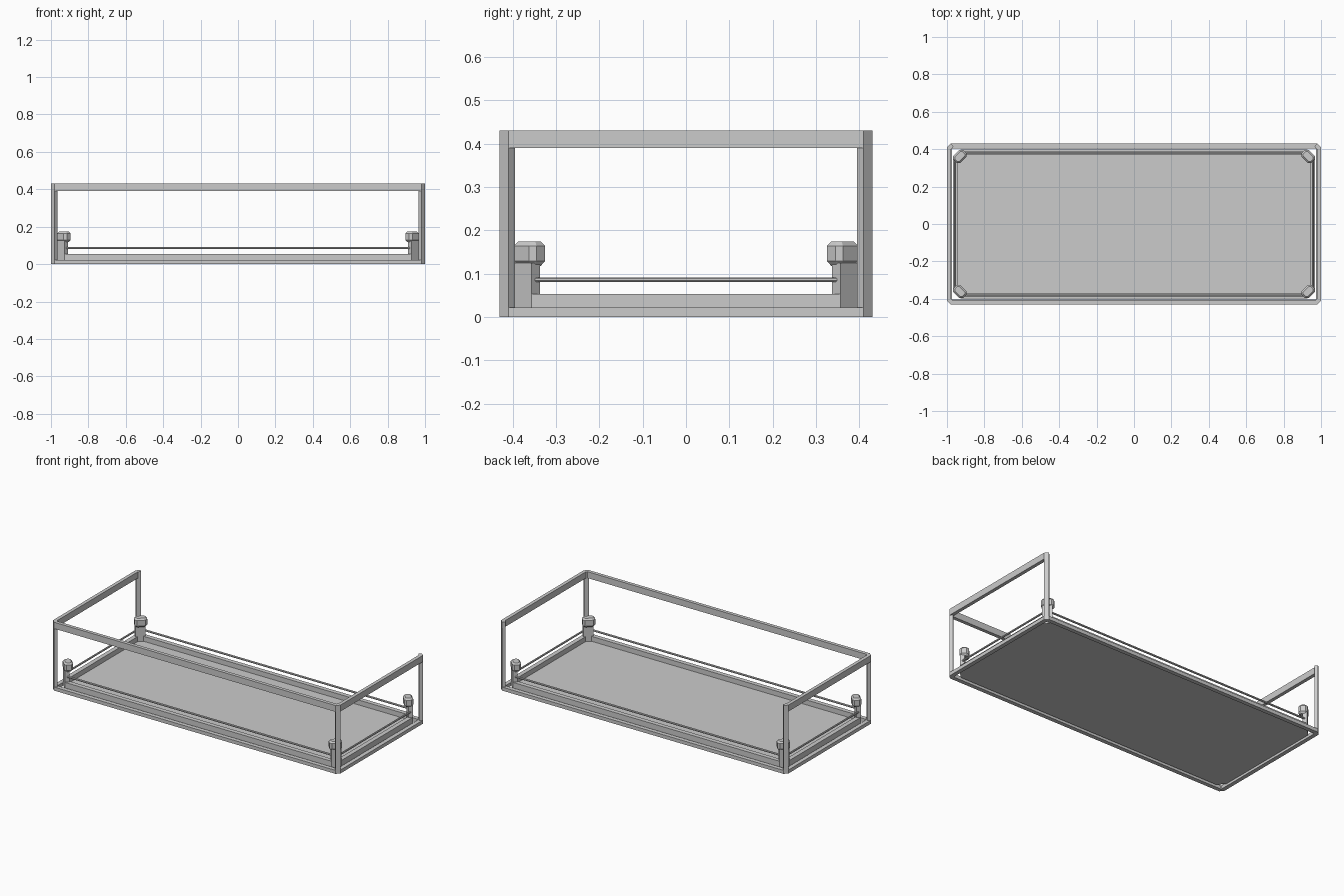
import bpy, bmesh, math
from mathutils import Matrix, Vector

if "Cube" in bpy.data.objects:
    bpy.data.objects.remove(bpy.data.objects["Cube"])

K = 2 - math.sqrt(2)


def link(name, bm):
    bmesh.ops.recalc_face_normals(bm, faces=bm.faces)
    me = bpy.data.meshes.new(name)
    bm.to_mesh(me)
    bm.free()
    ob = bpy.data.objects.new(name, me)
    bpy.context.collection.objects.link(ob)
    return ob


def outline(hx, hy, c):
    """Rectangle with cut corners, anticlockwise from the back left corner."""
    return [(-hx + c, hy), (-hx, hy - c), (-hx, -hy + c), (-hx + c, -hy),
            (hx - c, -hy), (hx, -hy + c), (hx, hy - c), (hx - c, hy)]


def prism(name, pts, z0, z1):
    bm = bmesh.new()
    face = bm.faces.new([bm.verts.new((x, y, z0)) for x, y in pts])
    ext = bmesh.ops.extrude_face_region(bm, geom=[face], use_keep_orig=True)
    top = [v for v in ext["geom"] if isinstance(v, bmesh.types.BMVert)]
    bmesh.ops.translate(bm, verts=top, vec=(0, 0, z1 - z0))
    return link(name, bm)


def band(name, hx, hy, c, t, z0, z1, closed=True):
    """Wall of thickness t following the cut-corner outline."""
    outer = outline(hx, hy, c)
    inner = outline(hx - t, hy - t, c - t * K)
    bm = bmesh.new()
    rows = [[bm.verts.new((*p[i], z)) for p, z in
             ((outer, z0), (outer, z1), (inner, z1), (inner, z0))] for i in range(8)]
    for i in range(8 if closed else 7):
        a, b = rows[i], rows[(i + 1) % 8]
        for j in range(4):
            k = (j + 1) % 4
            bm.faces.new((a[j], b[j], b[k], a[k]))
    if not closed:
        bm.faces.new(rows[0])
        bm.faces.new(rows[7])
    return link(name, bm)


def corner_block(name, x, y, sx, sy, pts, z0, z1):
    """Prism turned so its depth axis points out of the given corner."""
    ob = prism(name, pts, z0, z1)
    ang = math.atan2(sy, sx)
    ob.matrix_world = Matrix.Translation((sx * x, sy * y, 0)) @ Matrix.Rotation(ang, 4, 'Z')
    return ob


def rod(name, a, b, r=0.006):
    a, b = Vector(a), Vector(b)
    bm = bmesh.new()
    bmesh.ops.create_cone(bm, cap_ends=True, segments=8, radius1=r, radius2=r,
                          depth=(b - a).length)
    ob = link(name, bm)
    q = (b - a).to_track_quat('Z', 'Y').to_matrix().to_4x4()
    ob.matrix_world = Matrix.Translation((a + b) / 2) @ q @ Matrix.Rotation(math.pi / 8, 4, 'Z')


def rect(d, w):
    return [(-d / 2, -w / 2), (d / 2, -w / 2), (d / 2, w / 2), (-d / 2, w / 2)]


def cap(name, x, y, sx, sy, levels):
    """Stacked cut-corner sections, giving chamfered top and bottom."""
    bm = bmesh.new()
    rings = [[bm.verts.new((px, py, z)) for px, py in outline(d / 2, w / 2, c)]
             for d, w, c, z in levels]
    bm.faces.new(rings[0])
    bm.faces.new(rings[-1])
    for a, b in zip(rings, rings[1:]):
        for i in range(8):
            j = (i + 1) % 8
            bm.faces.new((a[i], a[j], b[j], b[i]))
    ob = link(name, bm)
    ob.matrix_world = (Matrix.Translation((sx * x, sy * y, 0))
                       @ Matrix.Rotation(math.atan2(sy, sx), 4, 'Z'))


# Outer frame: closed base ring, top rail open at the back
band("base_ring", 1.0, 0.43, 0.02, 0.026, 0.0, 0.022)
band("top_rail", 1.0, 0.43, 0.02, 0.022, 0.39, 0.43, closed=False)

# Tray: wall with wide cut corners, and its floor
band("tray_wall", 0.969, 0.397, 0.041, 0.028, 0.01, 0.053)
prism("tray_floor", outline(0.968, 0.396, 0.041), 0.01, 0.022)

# Four corners: frame upright, short tray post and chamfered cap
for sx in (-1, 1):
    for sy in (-1, 1):
        tag = ("front" if sy < 0 else "back") + ("_left" if sx < 0 else "_right")
        corner_block("upright_" + tag, 0.9825, 0.4125, sx, sy, rect(0.021, 0.0283), 0.0, 0.43)
        corner_block("tray_post_" + tag, 0.939, 0.367, sx, sy, rect(0.027, 0.058), 0.01, 0.125)
        cap("post_cap_" + tag, 0.931, 0.361, sx, sy,
            [(0.034, 0.056, 0.008, 0.118), (0.052, 0.073, 0.012, 0.129),
             (0.052, 0.073, 0.012, 0.164), (0.034, 0.056, 0.008, 0.174)])

# Thin guard rods between the tray posts
for s, side in ((-1, "front"), (1, "back")):
    rod("guard_rod_" + side, (-0.92, s * 0.383, 0.086), (0.92, s * 0.383, 0.086))
for s, side in ((-1, "left"), (1, "right")):
    rod("guard_rod_" + side, (s * 0.956, -0.352, 0.086), (s * 0.956, 0.352, 0.086))
